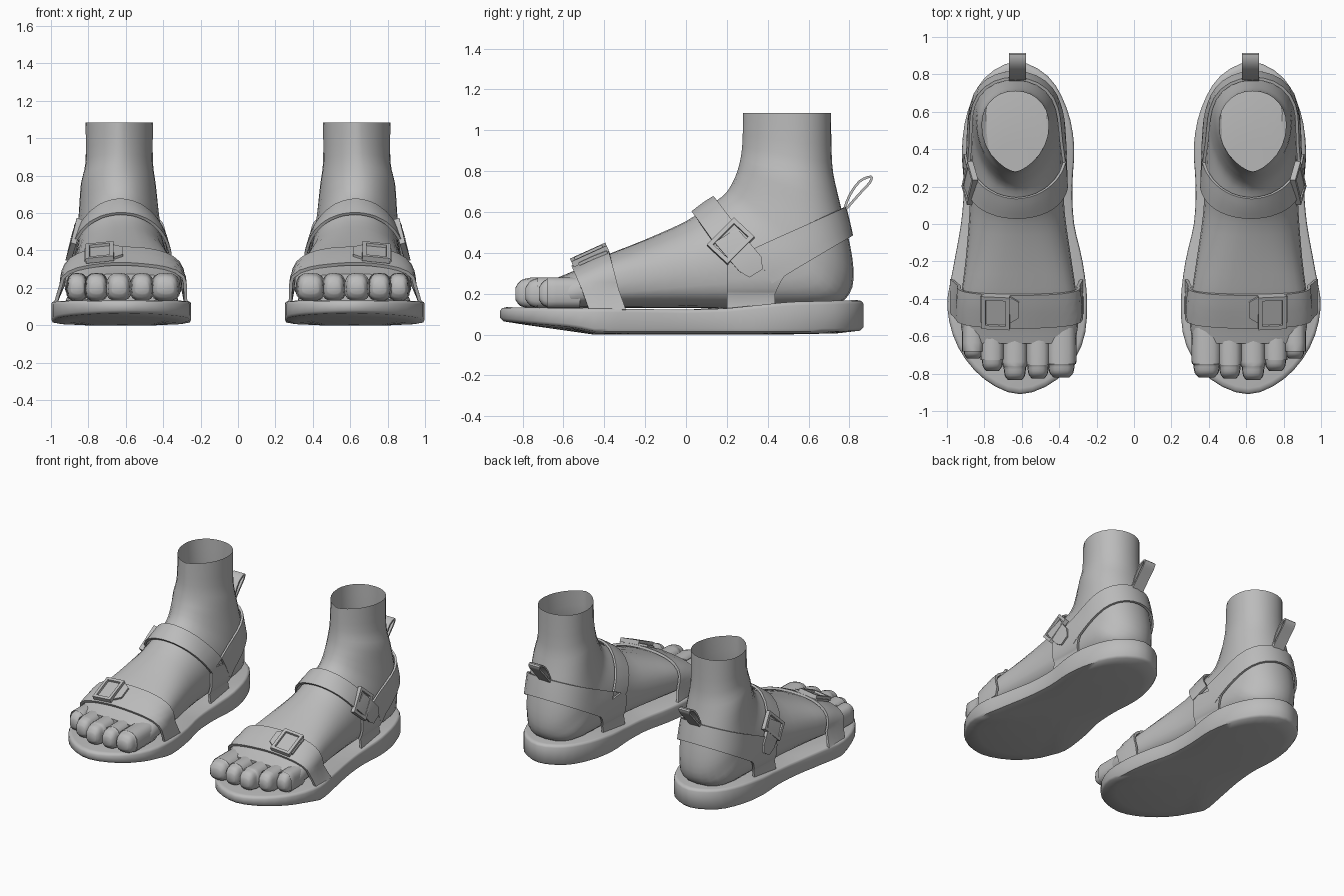
import bpy, bmesh, math
from mathutils import Vector, Matrix
from mathutils.bvhtree import BVHTree

if "Cube" in bpy.data.objects:
    bpy.data.objects.remove(bpy.data.objects["Cube"])

grey = bpy.data.materials.new("plain grey")
grey.use_nodes = True
grey.diffuse_color = (0.5, 0.5, 0.5, 1)
grey.node_tree.nodes["Principled BSDF"].inputs["Base Color"].default_value = (0.5, 0.5, 0.5, 1)
CX = 0.63  # middle of one foot


def spline(pts, n, closed=False):
    """Smooth curve through points of any dimension."""
    pts = [Vector(p) for p in pts]
    m, out = len(pts), []
    for i in range(m if closed else m - 1):
        pick = (lambda j: pts[j % m]) if closed else (lambda j: pts[min(max(j, 0), m - 1)])
        a, b, c, d = (pick(i + k) for k in (-1, 0, 1, 2))
        for k in range(n):
            t = k / n
            out.append(0.5 * (2 * b + (c - a) * t + (2 * a - 5 * b + 4 * c - d) * t ** 2
                              + (3 * b - a - 3 * c + d) * t ** 3))
    return out if closed else out + [pts[-1]]


def lerp_table(table, y):
    for (y0, z0), (y1, z1) in zip(table, table[1:]):
        if y <= y1:
            t = max(0, (y - y0) / (y1 - y0))
            return z0 + (z1 - z0) * t
    return table[-1][1]


def grid(rows, closed=False, caps=()):
    """Vertices and faces of a lofted grid."""
    n = len(rows[0])
    verts = [Vector(p) for r in rows for p in r]
    faces = [(i * n + j, i * n + (j + 1) % n, (i + 1) * n + (j + 1) % n, (i + 1) * n + j)
             for i in range(len(rows) - 1) for j in range(n if closed else n - 1)]
    for c in caps:
        faces.append(tuple(c * n + j for j in range(n)))
    return verts, faces


def finish(name, bm, thick=0, angle=50):
    """Make the object, thicken it, mirror it to the other foot and shade it."""
    bmesh.ops.recalc_face_normals(bm, faces=bm.faces)
    mesh = bpy.data.meshes.new(name)
    bm.to_mesh(mesh)
    bm.free()
    mesh.materials.append(grey)
    ob = bpy.data.objects.new(name, mesh)
    bpy.context.collection.objects.link(ob)
    bpy.ops.object.select_all(action='DESELECT')
    ob.select_set(True)
    bpy.context.view_layer.objects.active = ob
    if thick:
        mod = ob.modifiers.new("thickness", 'SOLIDIFY')
        mod.thickness, mod.offset = thick, 0
    mod = ob.modifiers.new("other foot", 'MIRROR')
    mod.use_mirror_merge = False
    for m in list(ob.modifiers):
        bpy.ops.object.modifier_apply(modifier=m.name)
    bpy.ops.object.shade_smooth_by_angle(angle=math.radians(angle))


def build(name, data, thick=0, angle=50):
    mesh = bpy.data.meshes.new("draft")
    mesh.from_pydata(data[0], [], data[1])
    bm = bmesh.new()
    bm.from_mesh(mesh)
    bpy.data.meshes.remove(mesh)
    finish(name, bm, thick, angle)


def ring(p, n, crown, base):
    """Rounded section between an upper and a lower point of the side profile."""
    yt, zt, yb, zb, x0, x1 = p
    out = []
    for k in range(n):
        a = 2 * math.pi * k / n
        s, c = math.sin(a), math.cos(a)
        e = crown if s > 0 else base
        u = 0.42 + (0.58 if s > 0 else 0.42) * math.copysign(abs(s) ** e, s)
        if s > 0:
            e += 0.6 * max(0, zb - 0.5)  # the shin narrows to the front
        x = (x0 + x1) / 2 + (x1 - x0) / 2 * math.copysign(abs(c) ** e, c)
        out.append((x, yb + (yt - yb) * u, zb + (zt - zb) * u))
    return out


def foot_ring(p):
    """Flat-topped over the toes, flat under the sole, round at heel and ankle."""
    return ring(p, 28, lerp_table([(-.35, .76), (0, 1)], p[0]),
                lerp_table([(.13, .65), (.22, .95)], p[3]))


# Foot: sections fan from upright at the toes to level at the open ankle
sections = [(-.64, .275, -.64, .13, .32, .9), (-.55, .312, -.55, .13, .3, .925),
            (-.4, .385, -.4, .13, .305, .925), (-.2, .465, -.18, .13, .335, .9),
            (0, .555, .1, .13, .37, .88), (.1, .625, .4, .13, .38, .873),
            (.17, .67, .7, .14, .39, .87), (.2, .7, .8, .2, .4, .865),
            (.22, .73, .82, .32, .41, .86), (.24, .77, .79, .5, .425, .85),
            (.26, .83, .74, .7, .44, .84), (.275, .92, .715, .84, .455, .815),
            (.28, 1.085, .71, 1.085, .455, .815)]
foot = grid([foot_ring(p) for p in spline(sections, 3)], True, [0])
build("foot", foot, angle=60)
skin = BVHTree.FromPolygons(*foot)

# Toes, from big to little: touching at the root, narrower and lower at the tip
for name, x, w, tip in [("big_toe", .388, .078, -.82), ("second_toe", .513, .063, -.825),
                        ("middle_toe", .637, .066, -.835), ("fourth_toe", .757, .063, -.785),
                        ("little_toe", .86, .058, -.72)]:
    rings = [(y, zt, y, zb, x - w * k, x + w * k) for y, zt, zb, k in
             [(-.52, .28, .13, 1), (tip * .5 - .32, .28, .13, 1.03), (tip + .07, .278, .13, .92),
              (tip + .025, .265, .14, .82), (tip, .23, .17, .55)]]
    build(name, grid([ring(p, 16, .72, .72) for p in spline(rings, 3)], True, [12]), angle=70)

# Sole: outline swept through a rounded edge
outline = spline([(.61, -.91), (.8, -.83), (.94, -.66), (.998, -.45), (.97, -.25), (.925, 0),
                  (.91, .2), (.92, .4), (.89, .6), (.8, .78), (.63, .868), (.46, .79),
                  (.36, .62), (.32, .42), (.33, .2), (.32, 0), (.275, -.2), (.25, -.43),
                  (.28, -.65), (.41, -.83)], 3, True)
under = [(-.92, .052), (-.55, .022), (-.45, 0), (.75, 0), (.87, .005)]
upper = [(-.92, .135), (0, .122), (.2, .128), (.5, .16), (.87, .17)]
steps = [(.02, 0, 0), (.5, 0, 0), (.85, 0, .006), (.98, 0, .015), (1, 0, .03),
         (1, 1, -.018), (.99, 1, -.005), (.965, 1, 0), (.5, 1, 0), (.02, 1, 0)]
rows = []
for scale, on_top, dz in steps:
    rows.append([(CX + (p.x - CX) * scale, p.y * scale,
                  lerp_table(upper if on_top else under, p.y * scale) + dz) for p in outline])
build("sole", grid(rows, True, [0, len(rows) - 1]))


def on_skin(origin, direction, lift):
    """Point just above the foot, found from outside towards the origin."""
    d = Vector(direction).normalized()
    hit = skin.ray_cast(Vector(origin) + d * .9, -d)[0]
    return hit + d * lift


def arch(near, far, lift, n=26):
    """Row running from the outer side, through the far point, to the inner side."""
    o = Vector((CX, *near))
    d = (Vector((CX, *far)) - o).normalized()
    return [on_skin(o, Vector((math.cos(a), 0, 0)) + d * math.sin(a), lift)
            for a in (math.pi * k / n for k in range(n + 1))]


def mix(p, q, t):
    return Vector(p).lerp(Vector(q), t)


def band(near_a, far_a, near_b, far_b, lift, n=4):
    return [arch(mix(near_a, near_b, k / n), mix(far_a, far_b, k / n), lift) for k in range(n + 1)]


# Toe strap, flaring down to the sole edges
rows = band((-.51, .22), (-.57, .36), (-.33, .22), (-.38, .42), .018)
for r in rows:
    y = r[0].y + .035
    r.insert(0, Vector((.975, y, .12)))
    r.append(Vector((.28, y, .12)))
build("toe_strap", grid(rows), .018)

# Instep strap and heel collar
build("instep_strap", grid(band((.2, .36), (.03, .6), (.33, .42), (.14, .67), .02)), .016)
build("heel_strap", grid(band((.33, .42), (.77, .62), (.42, .25), (.82, .49), .018)), .016)

# Side straps rising from the sole
edges = spline([(.2, .2, .435, .2), (.2, .28, .47, .27), (.2, .39, .53, .35)], 4)
for name, side in (("outer_side_strap", 1), ("inner_side_strap", -1)):
    rows = [[on_skin((CX, *mix(e[:2], e[2:], k / 8)), (side, 0, 0), .016) for k in range(9)]
            for e in edges]
    rows.insert(0, [Vector((p.x + side * .012, p.y, .12)) for p in rows[0]])
    build(name, grid(rows), .016)

# Loose strap ends beyond the buckles
ends = [((.14, .45), (.25, .52)), ((.2, .38), (.31, .45)), ((.26, .31), (.37, .38)),
        ((.31, .28), (.375, .32))]
build("ankle_strap_end", grid([[on_skin((CX, *mix(a, b, t)), (1, 0, 0), .034)
                                for t in (0, .5, 1)] for a, b in ends]), .012)
ends = [(.82, .075), (.74, .075), (.66, .075), (.615, .045)]
build("toe_strap_end", grid([[on_skin((x, -.42 + w * t, .2), (0, -.2, 1), .034)
                              for t in (-1, 0, 1)] for x, w in ends]), .015)


def buckle(name, origin, direction, along, length, width, lift):
    """Rectangular frame lying on the strap, with a recessed middle."""
    d = Vector(direction).normalized()
    hit, n, _, _ = skin.ray_cast(Vector(origin) + d * .9, -d)
    n = n if n.dot(d) > 0 else -n
    ax = (Vector(along) - n * n.dot(Vector(along))).normalized()
    ay = n.cross(ax)
    place = Matrix((ax, ay, n)).transposed().to_4x4()
    place.translation = hit + n * lift
    bm = bmesh.new()
    bmesh.ops.create_cube(bm, size=1, matrix=Matrix.Diagonal((length, width, .03, 1)))
    top = [f for f in bm.faces if f.normal.z > .9]
    bmesh.ops.inset_region(bm, faces=top, thickness=.03)
    bmesh.ops.inset_region(bm, faces=top, thickness=.002, depth=-.015)
    bmesh.ops.transform(bm, matrix=place, verts=bm.verts)
    finish(name, bm, angle=30)


buckle("toe_buckle", (.735, -.425, .2), (0, -.2, 1), (1, 0, 0), .15, .19, .04)
buckle("ankle_buckle", (CX, .22, .45), (1, 0, 0), (0, -.7, .7), .14, .19, .026)

# Pull loop at the heel
path = spline([(.77, .6), (.8, .68), (.85, .75), (.905, .773), (.9, .745), (.85, .69), (.78, .61)], 3)
build("heel_pull_loop", grid([[(x, *p) for x in (.578, .668)] for p in path]), .012)
